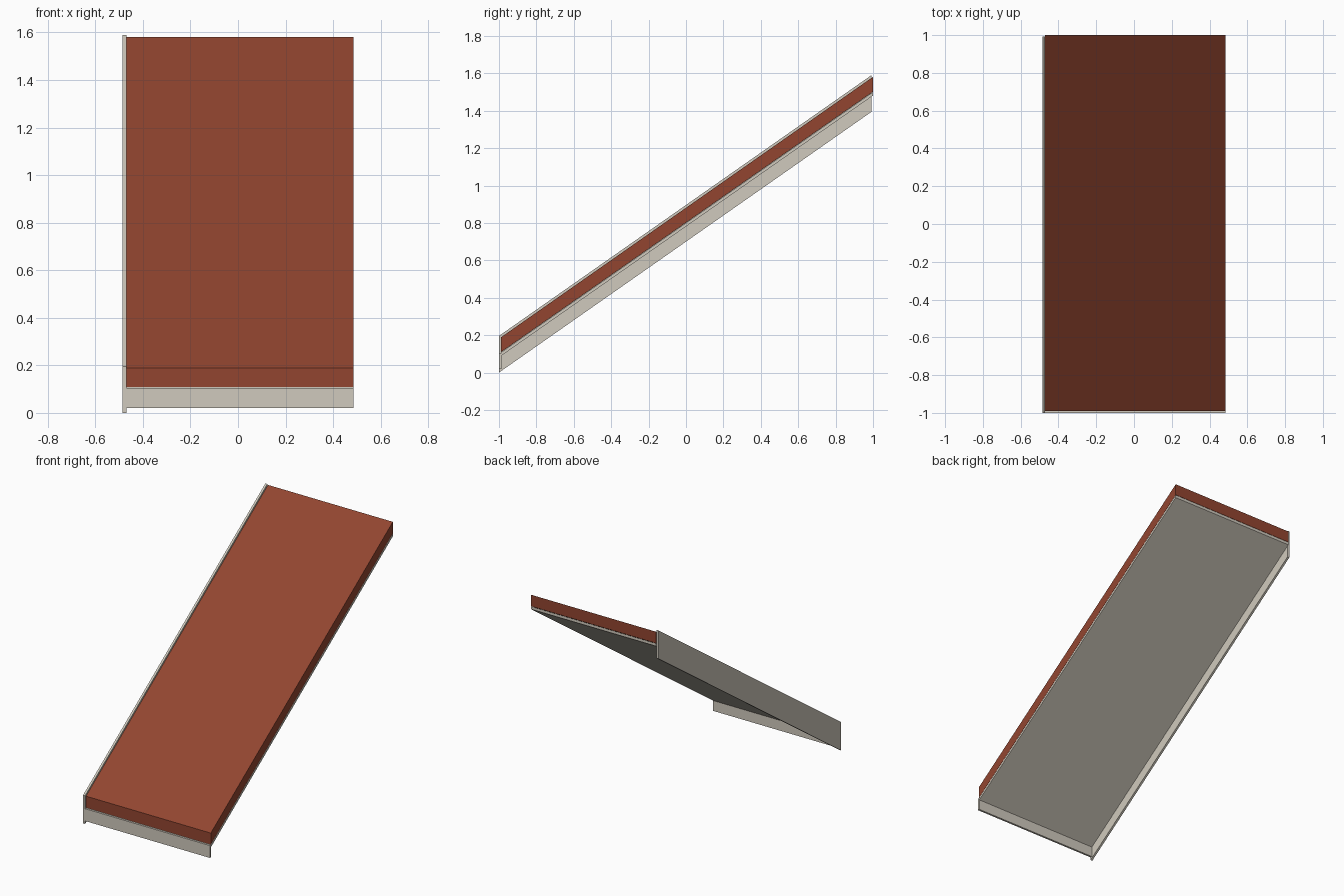
import bpy

if "Cube" in bpy.data.objects:
    bpy.data.objects.remove(bpy.data.objects["Cube"])

SLOPE = 0.70  # roof pitch, rise over run


def material(name, rgb):
    m = bpy.data.materials.new(name)
    m.diffuse_color = (*rgb, 1.0)
    m.use_nodes = True
    m.node_tree.nodes["Principled BSDF"].inputs["Base Color"].default_value = m.diffuse_color
    return m


red = material("tile_red", (0.29, 0.06, 0.03))
pale = material("pale_trim", (0.63, 0.59, 0.51))


def board(name, x0, x1, y0, y1, z0, z1, mat, slope=SLOPE):
    """Board with plumb ends; z0 and z1 are its heights at y0, rising with the slope."""
    rise = slope * (y1 - y0)
    profile = [(y0, z0), (y1, z0 + rise), (y1, z1 + rise), (y0, z1)]
    verts = [(x, y, z) for x in (x0, x1) for y, z in profile]
    sides = [(i, i + 4, (i + 1) % 4 + 4, (i + 1) % 4) for i in range(4)]
    faces = [(0, 1, 2, 3), (7, 6, 5, 4)] + [f for f in sides]
    # Outward winding for caps and sides
    faces = [tuple(reversed(f)) for f in faces]
    mesh = bpy.data.meshes.new(name)
    mesh.from_pydata(verts, [], faces)
    mesh.materials.append(mat)
    mesh.update()
    obj = bpy.data.objects.new(name, mesh)
    bpy.context.collection.objects.link(obj)
    # Make sure normals face outwards
    import bmesh
    bm = bmesh.new()
    bm.from_mesh(mesh)
    bmesh.ops.recalc_face_normals(bm, faces=bm.faces)
    bm.to_mesh(mesh)
    bm.free()
    return obj


# Sloping roof covering
board("roof_covering", -0.47, 0.485, -0.99, 1.0, 0.109, 0.188, red)
# Thin deck under the covering
board("roof_deck", -0.47, 0.485, -0.986, 1.0, 0.091, 0.11, pale)
# Sloping edge board along the left side
board("left_barge_board", -0.485, -0.47, -1.0, 0.992, 0.0, 0.196, pale)
# Upright board along the low front edge
board("front_fascia", -0.47, 0.485, -1.0, -0.986, 0.02, 0.105, pale, slope=0.0)
